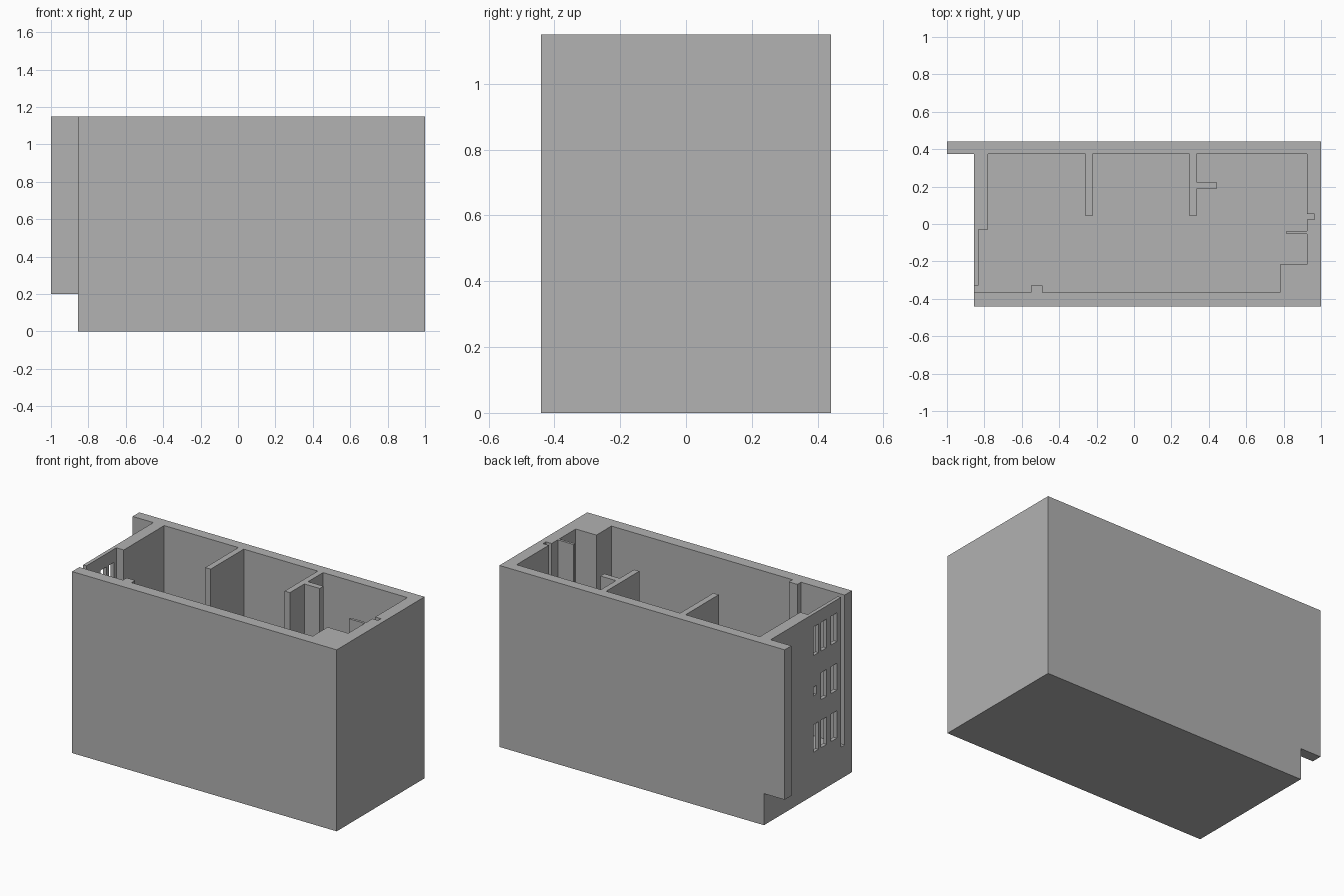
import bpy
import bmesh

FLOOR, TOP, OVER = 0.2, 1.15, 1.3
LEFT, RIGHT, DEPTH = -0.855, 1.0, 0.44

default = bpy.data.objects.get("Cube")
if default:
    bpy.data.objects.remove(default, do_unlink=True)

grey = bpy.data.materials.new("plain grey")
grey.use_nodes = True
colour = (0.445, 0.445, 0.445, 1)
grey.diffuse_color = colour
grey.node_tree.nodes["Principled BSDF"].inputs["Base Color"].default_value = colour


def add_prism(bm, outline, bottom, top):
    """Extrude a plan outline upwards."""
    base = bm.faces.new([bm.verts.new((x, y, bottom)) for x, y in outline])
    side = bmesh.ops.extrude_face_region(bm, geom=[base])
    moved = [v for v in side["geom"] if isinstance(v, bmesh.types.BMVert)]
    bmesh.ops.translate(bm, verts=moved, vec=(0, 0, top - bottom))


def rectangle(left, right, front, back):
    return [(left, front), (right, front), (right, back), (left, back)]


def make_part(name, prisms):
    bm = bmesh.new()
    for outline, bottom, top in prisms:
        add_prism(bm, outline, bottom, top)
    bmesh.ops.recalc_face_normals(bm, faces=bm.faces)
    mesh = bpy.data.meshes.new(name)
    bm.to_mesh(mesh)
    bm.free()
    mesh.materials.append(grey)
    part = bpy.data.objects.new(name, mesh)
    bpy.context.collection.objects.link(part)
    return part


def combine(body, tool, operation):
    """Apply a boolean and discard the helper."""
    tool.hide_render = True
    mod = body.modifiers.new(tool.name, "BOOLEAN")
    mod.operation = operation
    mod.solver = "EXACT"
    mod.object = tool
    bpy.context.view_layer.objects.active = body
    bpy.ops.object.modifier_apply(modifier=mod.name)
    bpy.data.objects.remove(tool, do_unlink=True)


# Solid block with the overhanging strip at the back corner
housing = make_part("housing", [(rectangle(LEFT, RIGHT, -DEPTH, DEPTH), 0, TOP)])
flange = make_part("flange", [(rectangle(-1, -0.82, 0.373, DEPTH), FLOOR, TOP)])
combine(housing, flange, "UNION")

# Room outline, leaving walls, dividers and guides standing
back, front, end = 0.375, -0.367, 0.925
divider_tip = 0.043
room = [
    # front wall with its small guide block, starting at the open slit
    (-0.9, front), (-0.55, front), (-0.55, -0.33), (-0.49, -0.33), (-0.49, front),
    # thick front corner
    (0.78, front), (0.78, -0.217), (end, -0.217),
    # thin rib and groove on the end wall
    (end, -0.053), (0.815, -0.053), (0.815, -0.037), (end, -0.037),
    (end, 0.024), (0.965, 0.024), (0.965, 0.053), (end, 0.053),
    (end, back),
    # divider with a side arm
    (0.334, back), (0.334, 0.225), (0.442, 0.225), (0.442, 0.187), (0.334, 0.187),
    (0.334, divider_tip), (0.297, divider_tip), (0.297, back),
    # plain divider
    (-0.222, back), (-0.222, divider_tip), (-0.26, divider_tip), (-0.26, back),
    # thick wall, then the thin vented wall and slit
    (-0.78, back), (-0.78, -0.03), (-0.832, -0.03), (-0.832, -0.33), (-0.9, -0.33),
]
combine(housing, make_part("room_cutter", [(room, FLOOR, OVER)]), "DIFFERENCE")

# Vent slots through the thin wall, the middle one of the first column being small
columns = [(-0.105, -0.055), (-0.186, -0.13), (-0.29, -0.23)]
rows = [(0.885, 1.067), (0.577, 0.748), (0.273, 0.447)]
slots = []
for c, (near, far) in enumerate(columns):
    for r, (low, high) in enumerate(rows):
        if c == 0 and r == 1:
            slots.append((rectangle(-0.9, -0.8, -0.085, far), 0.63, 0.685))
        else:
            slots.append((rectangle(-0.9, -0.8, near, far), low, high))
combine(housing, make_part("slot_cutter", slots), "DIFFERENCE")
